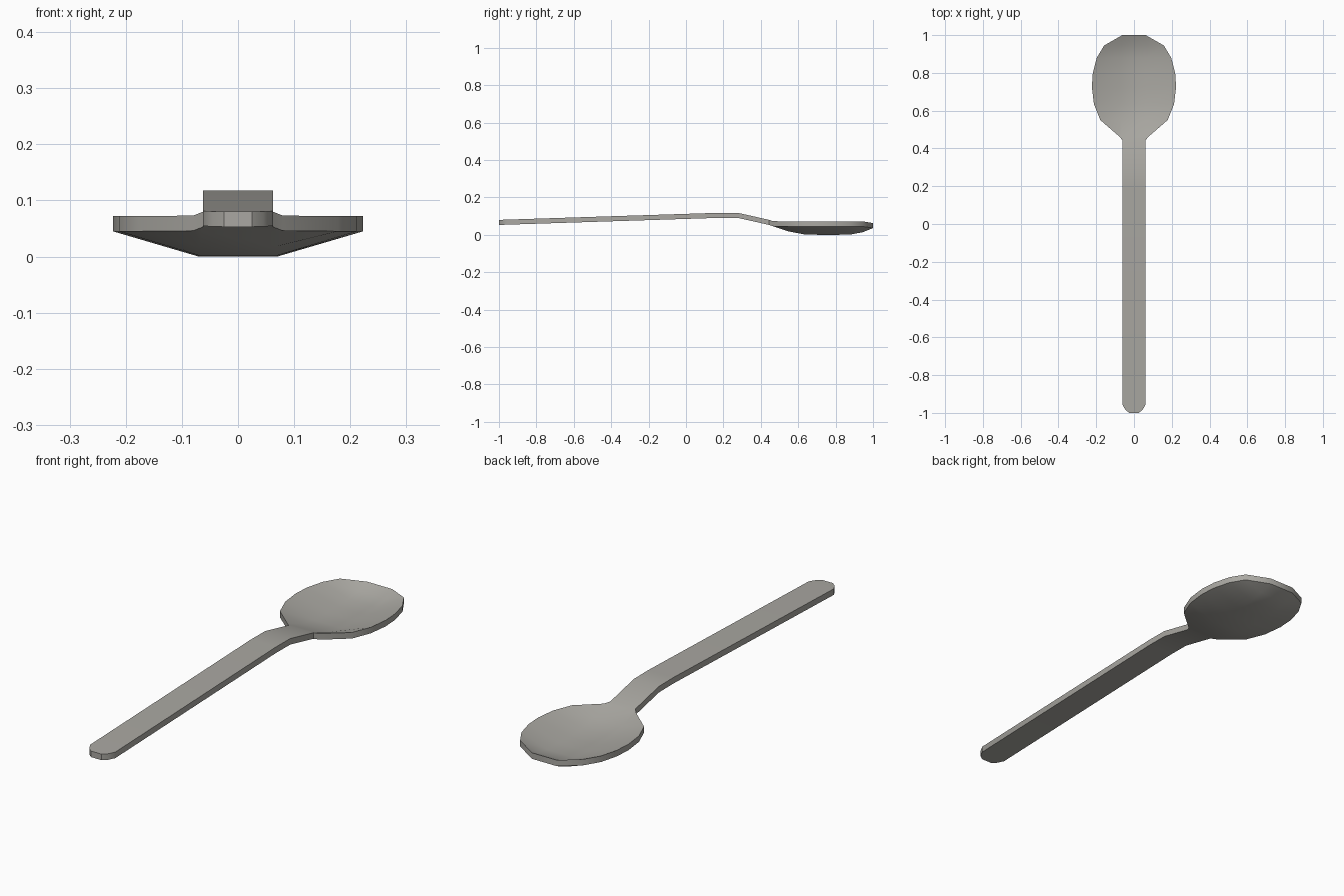
import bpy, bmesh, math

if "Cube" in bpy.data.objects:
    bpy.data.objects.remove(bpy.data.objects["Cube"])

T = 0.027  # sheet thickness

# Stations along the spoon: y, strip half width, strip underside z, rim half width, rim underside z
HANDLE = [(-1.0, 0.025, 0.053), (-0.985, 0.045, 0.0535), (-0.955, 0.062, 0.0545),
          (0.18, 0.062, 0.091), (0.28, 0.062, 0.090), (0.445, 0.062, 0.053)]
BOWL = [(0.465, 0.064, 0.046, 0.080, 0.046), (0.55, 0.068, 0.018, 0.178, 0.045),
        (0.635, 0.070, 0.002, 0.212, 0.045), (0.725, 0.070, 0.0, 0.223, 0.045),
        (0.80, 0.070, 0.0, 0.218, 0.045), (0.88, 0.070, 0.002, 0.197, 0.045),
        (0.945, 0.068, 0.014, 0.158, 0.045), (1.0, 0.062, 0.036, 0.062, 0.036)]
rows = [(y, a, z, a, z) for y, a, z in HANDLE] + BOWL

bm = bmesh.new()
cache = {}


def vert(x, y, z):
    key = (round(x, 4), round(y, 4), round(z, 4))
    if key not in cache:
        cache[key] = bm.verts.new(key)
    return cache[key]


def face(vs):
    vs = list(dict.fromkeys(vs))
    if len(vs) > 2 and bm.faces.get(vs) is None:
        bm.faces.new(vs)


def section(row, lift):
    y, a, z, w, rz = row
    return [vert(x, y, h + lift) for x, h in ((-w, rz), (-a, z), (a, z), (w, rz))]


# Upper and lower skins joined by an edge wall
low = [section(r, 0) for r in rows]
top = [section(r, T) for r in rows]
for i in range(len(rows) - 1):
    for j in range(3):
        face([top[i][j], top[i][j + 1], top[i + 1][j + 1], top[i + 1][j]])
        face([low[i][j], low[i + 1][j], low[i + 1][j + 1], low[i][j + 1]])
    for j in (0, 3):
        face([low[i][j], low[i + 1][j], top[i + 1][j], top[i][j]])
for i in (0, -1):
    face([low[i][0], low[i][3], top[i][3], top[i][0]])
bmesh.ops.recalc_face_normals(bm, faces=bm.faces[:])

mesh = bpy.data.meshes.new("spoon")
bm.to_mesh(mesh)
bm.free()
spoon = bpy.data.objects.new("spoon", mesh)
bpy.context.collection.objects.link(spoon)

steel = bpy.data.materials.new("warm grey steel")
steel.diffuse_color = (0.40, 0.39, 0.36, 1)
steel.use_nodes = True
steel.node_tree.nodes["Principled BSDF"].inputs["Base Color"].default_value = steel.diffuse_color
mesh.materials.append(steel)

bpy.context.view_layer.objects.active = spoon
spoon.select_set(True)
bpy.ops.object.shade_smooth_by_angle(angle=math.radians(30))
